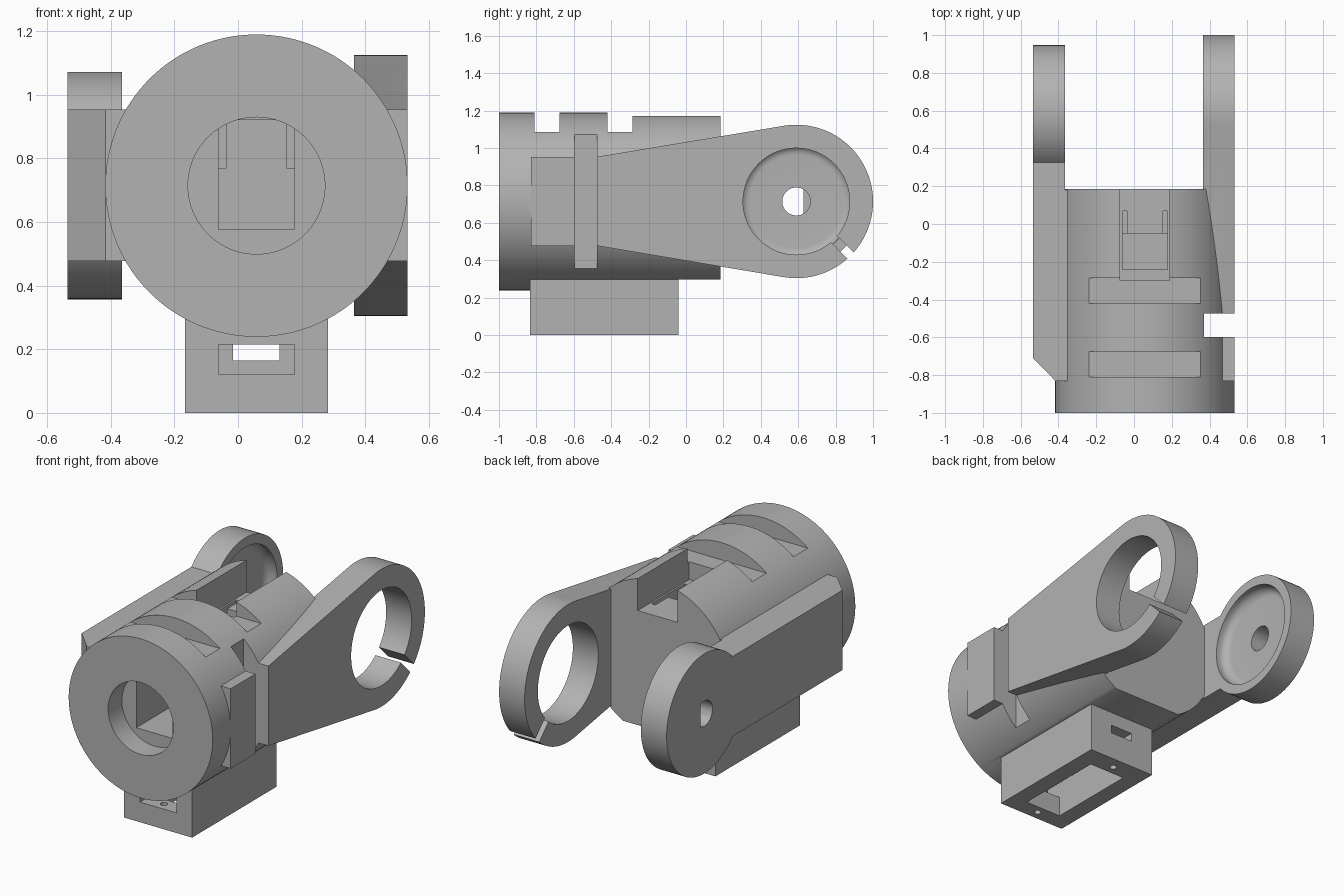
import bpy, bmesh, math
from mathutils import Matrix, Vector

default = bpy.data.objects.get("Cube")
if default:
    bpy.data.objects.remove(default, do_unlink=True)

grey = bpy.data.materials.new("plain_grey")
grey.use_nodes = True
COLOUR = (0.45, 0.45, 0.45, 1)
grey.diffuse_color = COLOUR
grey.node_tree.nodes["Principled BSDF"].inputs["Base Color"].default_value = COLOUR

CX, CZ = 0.058, 0.714      # barrel axis
HY = 0.59                  # hinge axis position along y
R = 0.475                  # barrel radius
ARM_LOW, ARM_HIGH = 0.477, 0.953


def make(name, bm):
    bmesh.ops.recalc_face_normals(bm, faces=bm.faces)
    mesh = bpy.data.meshes.new(name)
    bm.to_mesh(mesh)
    bm.free()
    mesh.materials.append(grey)
    obj = bpy.data.objects.new(name, mesh)
    bpy.context.collection.objects.link(obj)
    return obj


def box(name, x, y, z):
    bm = bmesh.new()
    bmesh.ops.create_cube(bm, size=1)
    for v in bm.verts:
        v.co = [a + (b - a) * (c + 0.5) for (a, b), c in zip((x, y, z), v.co)]
    return make(name, bm)


def rod(name, axis, centre, radius, lo, hi, segments=96):
    """Cylinder along an axis from lo to hi; centre holds the other two coordinates."""
    bm = bmesh.new()
    bmesh.ops.create_cone(bm, cap_ends=True, segments=segments, radius1=radius,
                          radius2=radius, depth=hi - lo)
    mid = list(centre)
    mid.insert("xyz".index(axis), (lo + hi) / 2)
    turn = {"x": Matrix.Rotation(math.pi / 2, 4, "Y"),
            "y": Matrix.Rotation(math.pi / 2, 4, "X"), "z": Matrix()}[axis]
    bm.transform(Matrix.Translation(mid) @ turn)
    return make(name, bm)


def prism(name, points, direction):
    """Extrude a closed 3D outline along a direction."""
    bm = bmesh.new()
    face = bm.faces.new([bm.verts.new(p) for p in points])
    out = bmesh.ops.extrude_face_region(bm, geom=[face])
    bmesh.ops.translate(bm, vec=direction,
                        verts=[v for v in out["geom"] if isinstance(v, bmesh.types.BMVert)])
    return make(name, bm)


def combine(obj, other, operation="DIFFERENCE"):
    other.hide_render = True
    mod = obj.modifiers.new("join", "BOOLEAN")
    mod.operation, mod.solver, mod.object = operation, "EXACT", other
    bpy.context.view_layer.objects.active = obj
    bpy.ops.object.modifier_apply(modifier=mod.name)
    bpy.data.objects.remove(other, do_unlink=True)


def cut_box(obj, x, y, z):
    combine(obj, box("cutter", x, y, z))


def mid_x(half):
    return (CX - half, CX + half)


GROOVE = ((0.37, 0.7), (-0.597, -0.475), (0.1, 1.3))

# Barrel with its flat underside
barrel = rod("barrel", "y", (CX, CZ), R, -1, 0.185, 128)
cut_box(barrel, (-1, 1), (-0.835, 0.5), (-0.2, 0.297))
# Two strap slots across the top, side groove, open channel at the rear
for y in ((-0.81, -0.675), (-0.42, -0.285)):
    cut_box(barrel, (-1, 1), y, (1.086, 1.5))
cut_box(barrel, *GROOVE)
cut_box(barrel, mid_x(0.131), (-0.3, 0.5), (0.98, 1.5))
# Front bore, square cavity behind it, well up to the channel, cable slits
combine(barrel, rod("cutter", "y", (CX, CZ), 0.215, -1.2, -0.87))
cut_box(barrel, mid_x(0.12), (-0.9, -0.05), (0.577, 0.92))
cut_box(barrel, mid_x(0.12), (-0.24, -0.05), (0.7, 1.1))
for x in ((CX - 0.12, CX - 0.095), (CX + 0.095, CX + 0.12)):
    cut_box(barrel, x, (-0.1, 0.07), (0.77, 1.1))

# Mounting box underneath, open below, with end windows and screw holes
mount = box("mounting_box", mid_x(0.224), (-0.835, -0.04), (0, 0.31))
cut_box(mount, mid_x(0.12), (-0.73, -0.17), (-0.1, 0.215))
cut_box(mount, mid_x(0.12), (-0.9, -0.7), (0.12, 0.215))
cut_box(mount, mid_x(0.073), (-0.2, 0.1), (0.165, 0.215))
for y in (-0.78, -0.115):
    combine(mount, rod("cutter", "z", (CX, y), 0.02, -0.1, 0.17, 24))

# Clamp arm: straight plate flaring out to a split ring
ring_r = 0.41
start = Vector((-0.475, ARM_HIGH - CZ))
to_hub = Vector((HY, 0)) - start
# Angle of the tangent point on the ring, measured from the hub
tangent = math.atan2(-to_hub.y, -to_hub.x) - math.acos(ring_r / to_hub.length)
tangent %= 2 * math.pi
steps = 72
arc = [tangent - 2 * tangent * i / steps for i in range(steps + 1)]
outline = [(-0.83, ARM_LOW), (-0.83, ARM_HIGH), (start.x, ARM_HIGH)]
outline += [(HY + ring_r * math.cos(a), CZ + ring_r * math.sin(a)) for a in arc]
outline += [(start.x, ARM_LOW)]
clamp = prism("clamp_arm", [(0.365, y, z) for y, z in outline], (0.168, 0, 0))
combine(clamp, rod("cutter", "x", (HY, CZ), 0.285, 0.2, 0.7))
cut_box(clamp, *GROOVE)
slit = box("cutter", (0.2, 0.7), (0.2, 0.6), (-0.024, 0.024))
slit.data.transform(Matrix.Translation((0, HY, CZ)) @ Matrix.Rotation(-math.pi / 4, 4, "X"))
combine(clamp, slit)

# Hinge arm: straight bar with a bevelled front end and a round hub
plan = [(-0.535, -0.71), (-0.417, -0.83), (-0.3, -0.83), (-0.3, 0.18),
        (-0.365, 0.18), (-0.365, HY), (-0.535, HY)]
hinge = prism("hinge_arm", [(x, y, ARM_LOW) for x, y in plan], (0, 0, ARM_HIGH - ARM_LOW))
combine(hinge, rod("hub", "x", (HY, CZ), 0.357, -0.535, -0.365), "UNION")

# Dish in the hub with a rounded inner corner
dish_r, fillet, floor_x = 0.3, 0.05, -0.435
profile = [(0, -0.2), (dish_r, -0.2)]
for i in range(9):
    a = math.pi / 2 * i / 8
    profile.append((dish_r - fillet + fillet * math.cos(a),
                    floor_x + fillet - fillet * math.sin(a)))
profile.append((0, floor_x))
bm = bmesh.new()
verts = [bm.verts.new((x, HY, CZ + r)) for r, x in profile]
edges = [bm.edges.new(pair) for pair in zip(verts, verts[1:])]
bmesh.ops.spin(bm, geom=verts + edges, cent=(0, HY, CZ), axis=(1, 0, 0),
               angle=2 * math.pi, steps=96)
bmesh.ops.remove_doubles(bm, verts=bm.verts, dist=0.0001)
combine(hinge, make("cutter", bm))

# Shaft hole: round on the inside, D-shaped on the outside
combine(hinge, rod("cutter", "x", (HY, CZ), 0.075, -0.485, -0.2, 48))
key = rod("cutter", "x", (HY, CZ), 0.075, -0.7, -0.45, 48)
cut_box(key, (-1, 0), (0.627, 1), (0, 1.5))
combine(hinge, key)

# Smooth curved walls, crisp edges
bpy.ops.object.select_all(action="DESELECT")
for obj in (barrel, mount, clamp, hinge):
    obj.select_set(True)
bpy.context.view_layer.objects.active = barrel
bpy.ops.object.shade_smooth_by_angle(angle=math.radians(30))
